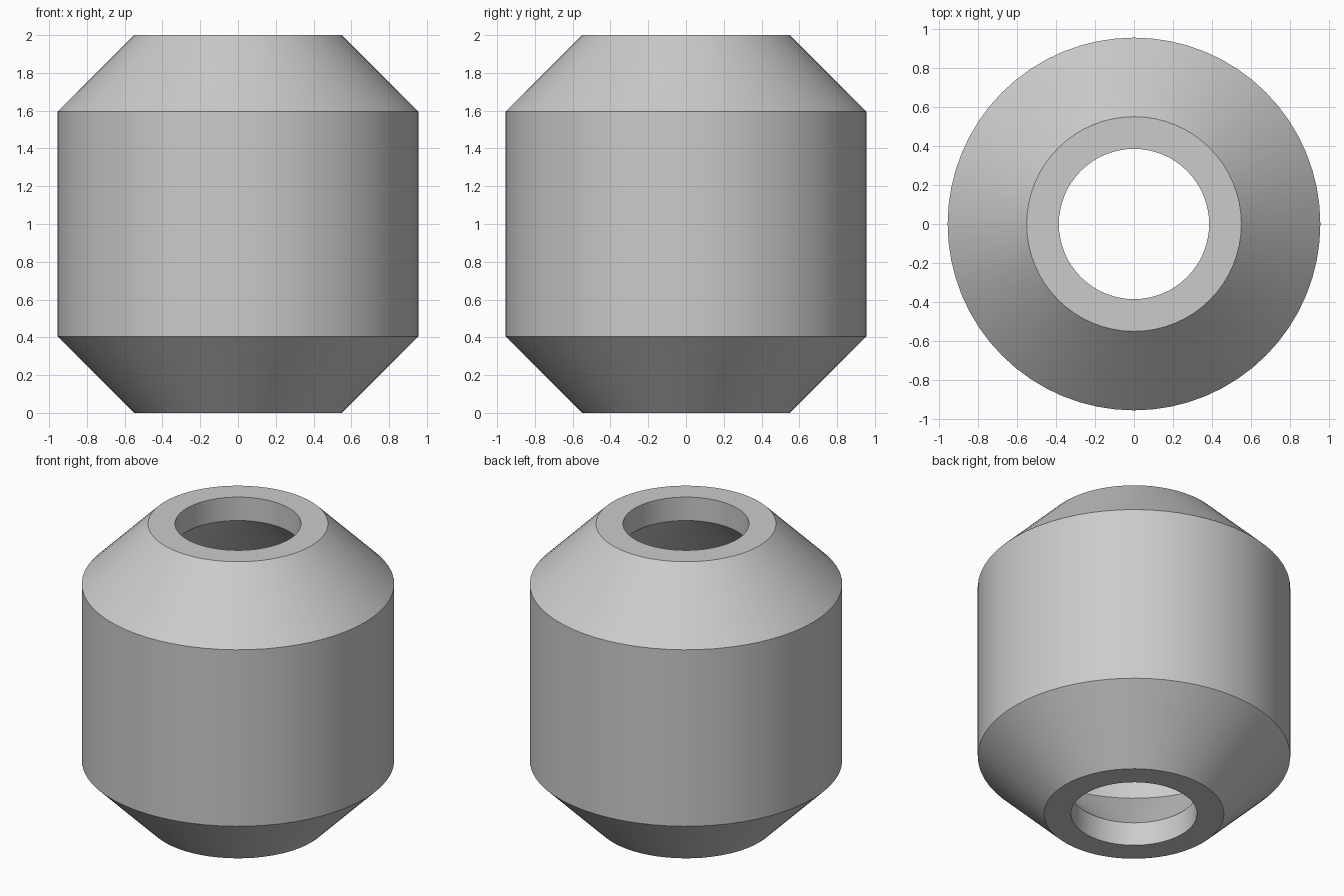
import bpy
import bmesh
import math

cube = bpy.data.objects.get("Cube")
if cube:
    bpy.data.objects.remove(cube, do_unlink=True)

SEGMENTS = 64
HEIGHT = 2.0

# Plain grey material
grey = bpy.data.materials.new("plain_grey")
grey.use_nodes = True
colour = (0.6, 0.6, 0.6, 1)
grey.diffuse_color = colour
grey.node_tree.nodes["Principled BSDF"].inputs["Base Color"].default_value = colour

# Lower half of the wall section (radius, height): outer wall, rim, bore, cavity
outer = [(0.955, 0.405), (0.55, 0)]
inner = [(0.385, 0), (0.385, 0.158), (0.79, 0.565)]


def mirrored(points):
    return [(r, HEIGHT - z) for r, z in reversed(points)]


profile = outer + inner + mirrored(inner) + mirrored(outer)

# Revolve the closed section into a hollow vessel
bm = bmesh.new()
rings = []
for i in range(SEGMENTS):
    a = math.tau * i / SEGMENTS
    rings.append([bm.verts.new((r * math.cos(a), r * math.sin(a), z)) for r, z in profile])
for i, ring in enumerate(rings):
    following = rings[(i + 1) % SEGMENTS]
    for j in range(len(profile)):
        k = (j + 1) % len(profile)
        bm.faces.new((ring[j], ring[k], following[k], following[j]))
bmesh.ops.recalc_face_normals(bm, faces=bm.faces)

mesh = bpy.data.meshes.new("hollow_vessel")
bm.to_mesh(mesh)
bm.free()
mesh.materials.append(grey)
vessel = bpy.data.objects.new("hollow_vessel", mesh)
bpy.context.collection.objects.link(vessel)

# Smooth round walls with sharp rims
bpy.ops.object.select_all(action="DESELECT")
vessel.select_set(True)
bpy.context.view_layer.objects.active = vessel
bpy.ops.object.shade_smooth_by_angle(angle=math.radians(25))
